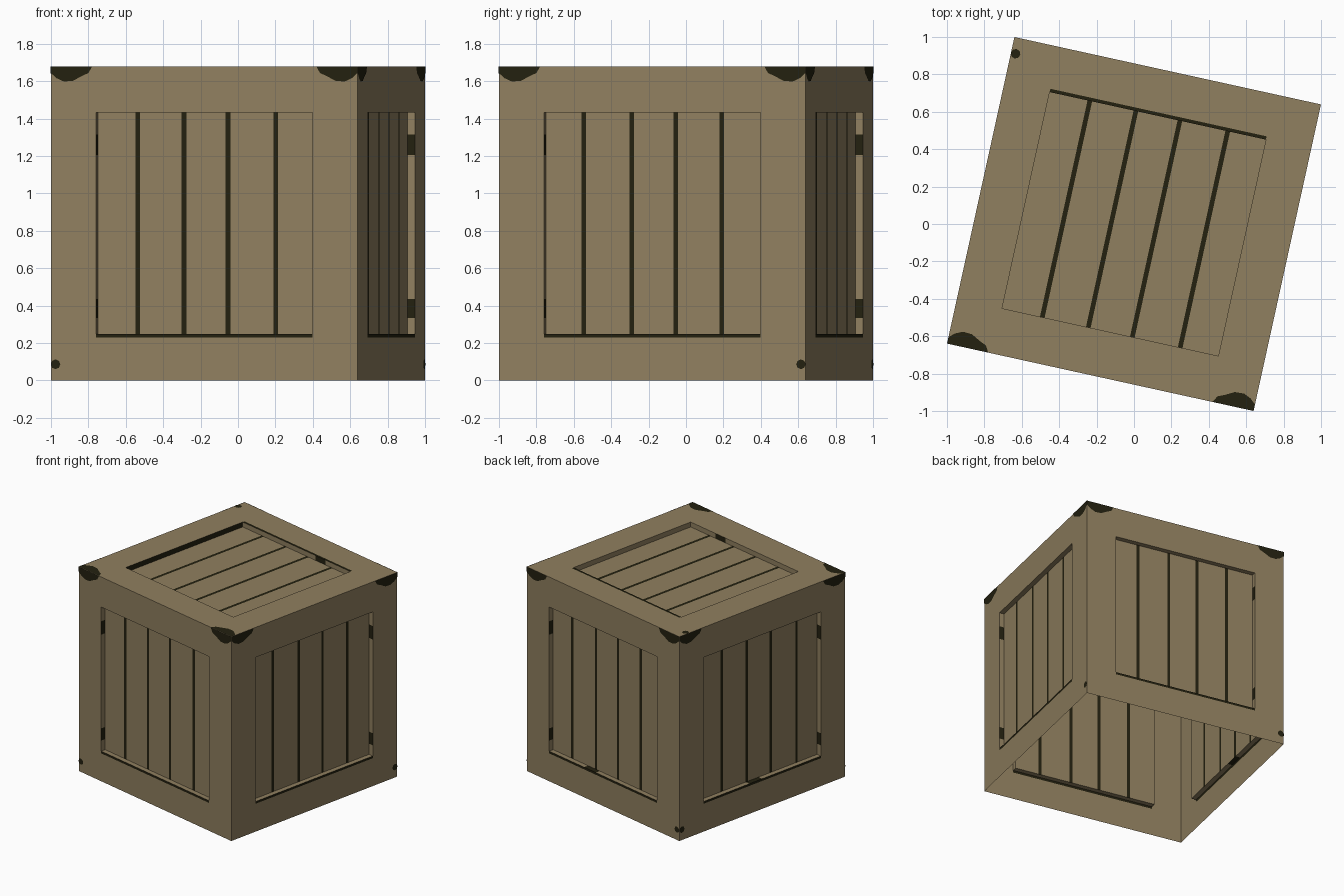
import bpy, bmesh, math
from mathutils import Vector

cube = bpy.data.objects.get("Cube")
if cube:
    bpy.data.objects.remove(cube, do_unlink=True)

H = 0.839            # half size of the crate
A = 0.592            # half size of each recess
DEPTH = 0.04         # recess depth
LINE = 0.018         # dark line under each recess
GAPS = (-0.372, -0.12, 0.121, 0.383)
GAP_HALF = 0.0125
TURN = math.radians(-12.4)
WOOD, DARK = 0, 1


def material(name, rgb):
    m = bpy.data.materials.new(name)
    m.use_nodes = True
    m.diffuse_color = (*rgb, 1)
    bsdf = m.node_tree.nodes["Principled BSDF"]
    bsdf.inputs["Base Color"].default_value = (*rgb, 1)
    bsdf.inputs["Roughness"].default_value = 0.9
    return m


MATERIALS = [material("weathered wood", (0.28, 0.215, 0.115)),
             material("dark stain", (0.017, 0.015, 0.005))]

X, Y, Z = Vector((1, 0, 0)), Vector((0, 1, 0)), Vector((0, 0, 1))
# u axis, v axis, outward axis, stained stretch of the lower rim
SIDES = [(X, Z, -Y, None),
         (-Y, Z, X, None),
         (X, Z, Y, (0.08, 0.21)),
         (-Y, Z, -X, (-0.13, 0.0)),
         (X, -Y, Z, (0.21, 0.32))]


class Part:
    """Collects faces given in the (u, v, height) frame of one side."""

    def __init__(self, name):
        self.name, self.bm = name, bmesh.new()

    def face(self, side, points, mat=WOOD):
        u, v, n, _ = side
        co = [Z * H + u * p[0] + v * p[1] + n * (H + p[2]) for p in points]
        if (co[1] - co[0]).cross(co[2] - co[1]).length == 0:
            return
        if u.cross(v).dot(n) < 0:
            co.reverse()
        self.bm.faces.new([self.bm.verts.new(c) for c in co]).material_index = mat

    def rect(self, side, u0, u1, v0, v1, h, mat=WOOD):
        self.face(side, [(u0, v0, h), (u1, v0, h), (u1, v1, h), (u0, v1, h)], mat)

    def finish(self):
        bmesh.ops.remove_doubles(self.bm, verts=self.bm.verts, dist=0.0001)
        mesh = bpy.data.meshes.new(self.name)
        self.bm.to_mesh(mesh)
        self.bm.free()
        for m in MATERIALS:
            mesh.materials.append(m)
        obj = bpy.data.objects.new(self.name, mesh)
        obj.rotation_euler.z = TURN
        bpy.context.collection.objects.link(obj)


frame, rim = Part("crate_frame"), Part("recess_rims")
panel, stain = Part("plank_panels"), Part("corner_stains")


def wall(side, corner, axis, cuts, dark_spans, all_dark=False):
    """One rim wall from the frame down to the panel, split at the cuts."""
    for a, b in zip(cuts, cuts[1:]):
        mat = DARK if all_dark or (a, b) in dark_spans else WOOD
        ends = [(a, corner), (b, corner)] if axis == "u" else [(corner, a), (corner, b)]
        pts = [(*ends[0], 0), (*ends[1], 0), (*ends[1], -DEPTH), (*ends[0], -DEPTH)]
        if (corner > 0) == (axis == "u"):
            pts.reverse()
        rim.face(side, pts[::-1], mat)


for side in SIDES:
    is_top = side[2] == Z

    # Broad frame boards with the dark line under the recess
    us, vs = [-H, -A, A, H], [-H, -A - LINE, -A, A, H]
    for i in range(3):
        for j in range(4):
            if (i, j) != (1, 2):
                frame.rect(side, us[i], us[i + 1], vs[j], vs[j + 1], 0,
                           DARK if (i, j) == (1, 1) else WOOD)

    # Recess rim walls with stained stretches
    spots = [] if is_top else [(-0.505, -0.405), (0.365, 0.475)]
    cuts = sorted([-A, A] + [c for s in spots for c in s])
    for corner in (-A, A):
        wall(side, corner, "v", cuts, spots, is_top and corner < 0)
        span = side[3] if (is_top or corner < 0) else None
        wall(side, corner, "u", sorted([-A, A, *(span or ())]), [span])

    # Sunken planks separated by dark gaps
    edges = [-A] + [g + s for g in GAPS for s in (-GAP_HALF, GAP_HALF)] + [A]
    for k, (a, b) in enumerate(zip(edges, edges[1:])):
        panel.rect(side, a, b, -A, A, -DEPTH, DARK if k % 2 else WOOD)

    # Worn stains at two corners and one small spot
    blob = [(0, 0), (0, 0.035), (0.03, 0.062), (0.07, 0.08), (0.12, 0.077),
            (0.17, 0.05), (0.205, 0.035), (0.225, 0)]
    stain.face(side, [(-H + x, H - y, 0.002) for x, y in blob], DARK)
    stain.face(side, [(H - x, H - y, 0.002) for x, y in reversed(blob)], DARK)
    turns = [math.tau * k / 8 for k in range(8)]
    stain.face(side, [(0.026 * math.cos(t) - H + 0.025, 0.026 * math.sin(t) - 0.753, 0.002)
                      for t in turns], DARK)

for part in (frame, rim, panel, stain):
    part.finish()
